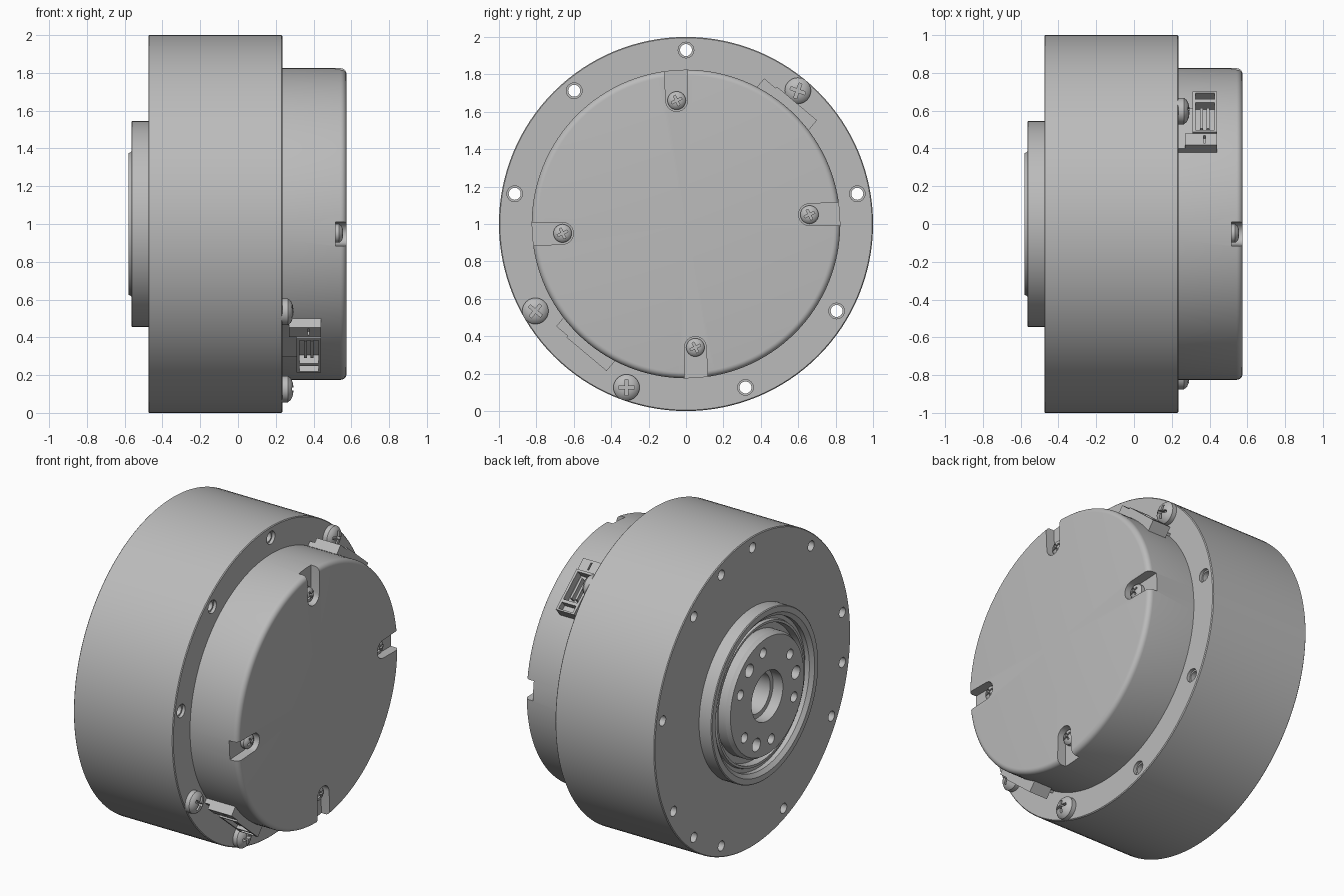
import bpy, bmesh
from math import sin, cos, pi, radians

cube = bpy.data.objects.get("Cube")
if cube:
    bpy.data.objects.remove(cube, do_unlink=True)

metal = bpy.data.materials.new("grey_metal")
metal.use_nodes = True
GREY = (0.5, 0.5, 0.5, 1)
metal.diffuse_color = GREY
for node in metal.node_tree.nodes:
    if node.type == 'BSDF_PRINCIPLED':
        node.inputs["Base Color"].default_value = GREY


def polar(r, deg):
    return r * cos(radians(deg)), r * sin(radians(deg))


def turn(bm, profile, centre=(0, 0), seg=24):
    """Closed solid of revolution about the x axis; profile holds (x, radius)."""
    rings = []
    for x, r in profile:
        n = seg if r > 0 else 1
        rings.append([bm.verts.new((x, centre[0] + r * cos(2 * pi * i / seg),
                                    1 + centre[1] + r * sin(2 * pi * i / seg)))
                      for i in range(n)])
    for a, b in zip(rings, rings[1:]):
        for i in range(seg):
            j = (i + 1) % seg
            corners = [a[i % len(a)], a[j % len(a)], b[j % len(b)], b[i % len(b)]]
            bm.faces.new(list(dict.fromkeys(corners)))


def prism(bm, outline, x0, x1, deg=0, centre=(0, 0)):
    """Extrude an outline along x, after rotating it about the x axis."""
    c, s = cos(radians(deg)), sin(radians(deg))
    low, high = [[bm.verts.new((x, centre[0] + a * c - b * s, 1 + centre[1] + a * s + b * c))
                  for a, b in outline] for x in (x0, x1)]
    bm.faces.new(low)
    bm.faces.new(high)
    for i in range(len(low)):
        j = (i + 1) % len(low)
        bm.faces.new((low[i], low[j], high[j], high[i]))


def box(bm, a0, a1, b0, b1, x0, x1, deg):
    prism(bm, [(a0, b0), (a1, b0), (a1, b1), (a0, b1)], x0, x1, deg)


def make(name, bm):
    bmesh.ops.recalc_face_normals(bm, faces=bm.faces)
    mesh = bpy.data.meshes.new(name)
    bm.to_mesh(mesh)
    bm.free()
    mesh.materials.append(metal)
    obj = bpy.data.objects.new(name, mesh)
    bpy.context.collection.objects.link(obj)
    return obj


def cut(obj, bm):
    """Subtract the cutter solids and bake the result."""
    cutter = make("cutter", bm)
    cutter.hide_render = True
    mod = obj.modifiers.new("cut", 'BOOLEAN')
    mod.operation = 'DIFFERENCE'
    mod.solver = 'EXACT'
    mod.object = cutter
    graph = bpy.context.evaluated_depsgraph_get()
    mesh = bpy.data.meshes.new_from_object(obj.evaluated_get(graph))
    obj.modifiers.clear()
    obj.data = mesh
    bpy.data.objects.remove(cutter, do_unlink=True)


def hole(bm, x0, x1, r, centre):
    turn(bm, [(x0, 0), (x0, r), (x1, r), (x1, 0)], centre)


parts = []

# Main housing with the output flange, bearing groove and hub
bm = bmesh.new()
turn(bm, [(.235, 0), (.235, .995), (.23, 1), (-.47, 1), (-.475, .995),
          (-.475, .545), (-.56, .545), (-.565, .54), (-.565, .505), (-.545, .48),
          (-.515, .48), (-.515, .455), (-.535, .45), (-.535, .435), (-.49, .43),
          (-.49, .39), (-.555, .39), (-.57, .38), (-.58, .375), (-.58, .16),
          (-.51, .16), (-.51, .13), (-.3, .13), (-.3, 0)], seg=128)
housing = make("housing", bm)
bm = bmesh.new()
SCREWED = (50, 210, 250)
for deg in (10, 90, 130, 170, 290, 330):          # through holes with counterbore
    turn(bm, [(-.6, 0), (-.6, .032), (.215, .032), (.215, .042), (.3, .042), (.3, 0)],
         polar(.93, deg))
for deg in (70, 190, 310) + SCREWED:              # blind rim holes
    hole(bm, -.6, -.3, .032, polar(.93, deg))
for group in (52, 172, 292):                      # hub bolt and dowel holes
    for step, r in ((-30, .032), (0, .042), (30, .032)):
        hole(bm, -.7, -.46, r, polar(.295, group + step))
cut(housing, bm)
parts.append(housing)

# Rear cover with rounded rim and four open screw slots
bm = bmesh.new()
fillet = [(.543 + .032 * sin(radians(a)), .793 + .032 * cos(radians(a)))
          for a in range(0, 91, 15)]
turn(bm, [(.23, 0), (.23, .825)] + fillet + [(.575, 0)], seg=128)
cover = make("rear_cover", bm)
bm = bmesh.new()
SLOT_A, SLOT_B = .66, .05
slot = [(SLOT_A + .058 * cos(radians(a)), SLOT_B + .058 * sin(radians(a)))
        for a in range(90, 271, 15)] + [(.9, -.01), (.9, .12)]
for deg in (0, 90, 180, 270):
    prism(bm, slot, .515, .7, deg)
cut(cover, bm)
parts.append(cover)


# Cross-head screws
def screw(name, centre, r, x0, x1, deg):
    h = x1 - x0
    bm = bmesh.new()
    turn(bm, [(x0 - .03, 0), (x0 - .03, r), (x0 + h * .5, r), (x0 + h * .78, r * .82),
              (x0 + h * .95, r * .5), (x1, r * .25), (x1, 0)], centre, 32)
    obj = make(name, bm)
    w, l = r * .12, r * .6
    plus = [(l, -w), (l, w), (w, w), (w, l), (-w, l), (-w, w),
            (-l, w), (-l, -w), (-w, -w), (-w, -l), (w, -l), (w, -w)]
    bm = bmesh.new()
    prism(bm, plus, x0 + h * .45, x1 + .05, deg, centre)
    cut(obj, bm)
    parts.append(obj)


for i, deg in enumerate(SCREWED):
    screw(f"rim_screw_{i + 1}", polar(.93, deg), .07, .235, .293, deg + 20)
for i in range(4):
    c, s = (1, 0, -1, 0)[i], (0, 1, 0, -1)[i]
    spot = (SLOT_A * c - SLOT_B * s, SLOT_A * s + SLOT_B * c)
    screw(f"cover_screw_{i + 1}", spot, .049, .515, .557, 25)


# Cable sockets, opening outward beside the cover
def socket(name, deg, side):
    def block(bm, a0, a1, t0, t1, x0, x1):
        box(bm, a0, a1, *sorted((side * t0, side * t1)), x0, x1, deg)

    bm = bmesh.new()
    block(bm, .74, .875, -.1, .18, .31, .44)
    shell = make(name + "_shell", bm)
    bm = bmesh.new()
    block(bm, .80, .95, -.085, .105, .325, .425)
    block(bm, .83, .95, .125, .17, .325, .425)
    cut(shell, bm)

    bm = bmesh.new()
    block(bm, .74, .865, -.18, -.1, .27, .44)
    tab = make(name + "_latch", bm)
    bm = bmesh.new()
    block(bm, .84, .95, -.165, -.115, .368, .378)
    cut(tab, bm)

    bm = bmesh.new()
    block(bm, .74, .835, -.18, .1, .23, .31)
    base = make(name + "_base", bm)
    bm = bmesh.new()
    for x in (.35, .385):
        block(bm, .79, .86, -.06, .08, x, x + .014)
    pins = make(name + "_pins", bm)
    parts.extend((shell, tab, base, pins))


socket("front_socket", 230, 1)
socket("back_socket", 50, -1)

# Smooth the turned surfaces, keep the edges crisp
bpy.ops.object.select_all(action='DESELECT')
for obj in parts:
    obj.select_set(True)
bpy.context.view_layer.objects.active = housing
bpy.ops.object.shade_smooth_by_angle(angle=radians(30))
